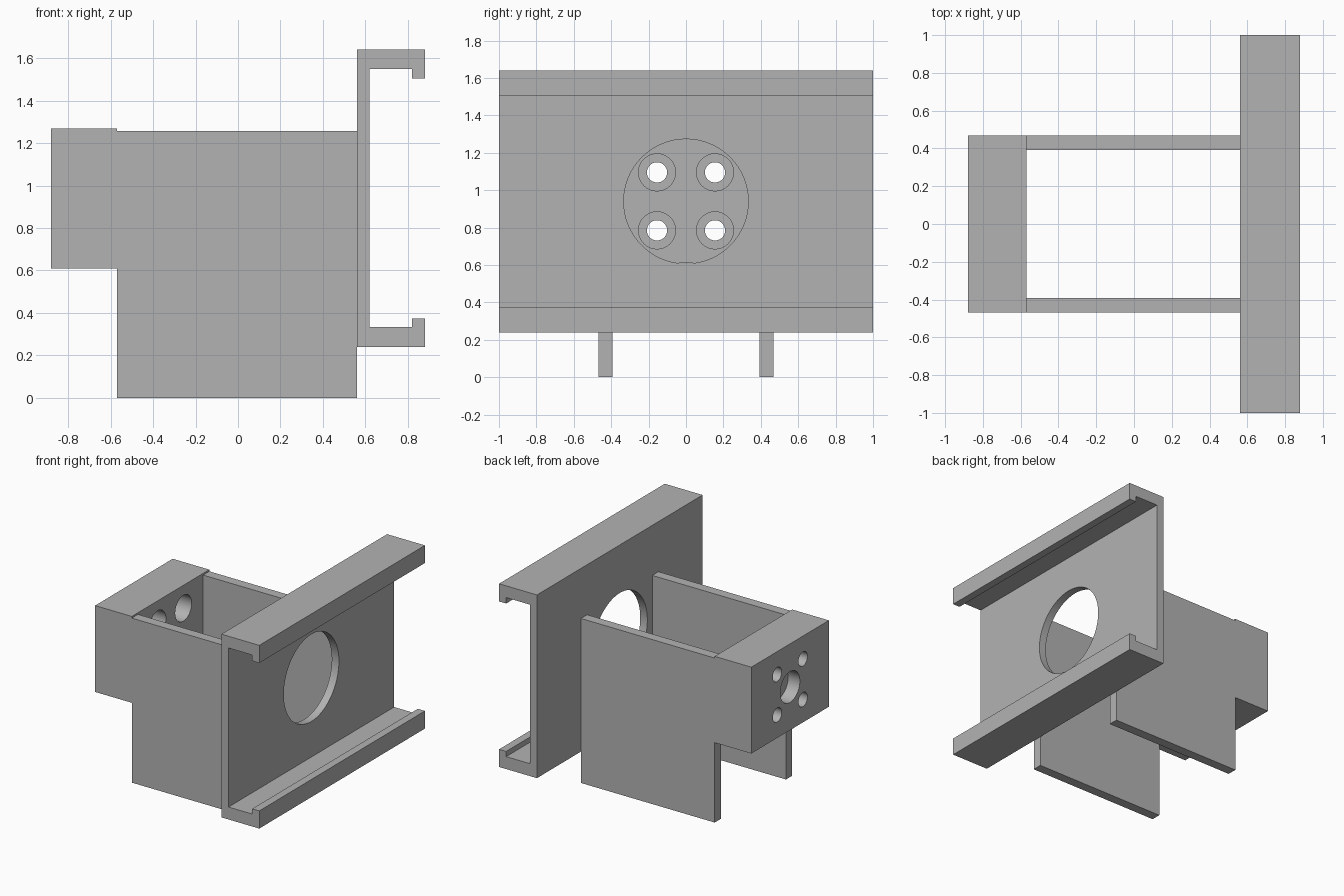
import bpy
import bmesh
from math import pi
from mathutils import Matrix, Vector

cube = bpy.data.objects.get("Cube")
if cube:
    bpy.data.objects.remove(cube, do_unlink=True)

grey = bpy.data.materials.new("plain_grey")
grey.use_nodes = True
grey.diffuse_color = (0.45, 0.45, 0.45, 1)
grey.node_tree.nodes["Principled BSDF"].inputs["Base Color"].default_value = grey.diffuse_color

AXIS_Z = 0.94       # height of the bore axis
BOLT = 0.155        # bolt offset from the axis


def finish(name, bm):
    bmesh.ops.recalc_face_normals(bm, faces=bm.faces)
    mesh = bpy.data.meshes.new(name)
    bm.to_mesh(mesh)
    bm.free()
    mesh.materials.append(grey)
    obj = bpy.data.objects.new(name, mesh)
    bpy.context.collection.objects.link(obj)
    return obj


def box(name, low, high):
    low, high = Vector(low), Vector(high)
    bm = bmesh.new()
    bmesh.ops.create_cube(bm, size=1, matrix=Matrix.Translation((low + high) / 2)
                          @ Matrix.Diagonal((*(high - low), 1)))
    return finish(name, bm)


def extrude_along_y(name, profile, half_width):
    bm = bmesh.new()
    face = bm.faces.new([bm.verts.new((x, -half_width, z)) for x, z in profile])
    result = bmesh.ops.extrude_face_region(bm, geom=[face])
    verts = [v for v in result["geom"] if isinstance(v, bmesh.types.BMVert)]
    bmesh.ops.translate(bm, verts=verts, vec=(0, 2 * half_width, 0))
    return finish(name, bm)


def drill(target, x0, x1, y, z, radius):
    """Cut a round hole running along x from x0 to x1."""
    bm = bmesh.new()
    bmesh.ops.create_cone(bm, cap_ends=True, segments=64, radius1=radius,
                          radius2=radius, depth=x1 - x0,
                          matrix=Matrix.Translation(((x0 + x1) / 2, y, z))
                          @ Matrix.Rotation(pi / 2, 4, "Y"))
    cutter = finish("hole_cutter", bm)
    cutter.hide_render = True
    mod = target.modifiers.new("hole", "BOOLEAN")
    mod.operation = "DIFFERENCE"
    mod.solver = "EXACT"
    mod.object = cutter
    bpy.context.view_layer.objects.active = target
    bpy.ops.object.modifier_apply(modifier=mod.name)
    bpy.data.objects.remove(cutter, do_unlink=True)


# Lipped channel rail with a large round opening in its web
rail = extrude_along_y("channel_rail", [
    (0.56, 0.24), (0.88, 0.24), (0.88, 0.375), (0.82, 0.375), (0.82, 0.335), (0.62, 0.335),
    (0.62, 1.55), (0.82, 1.55), (0.82, 1.505), (0.88, 1.505), (0.88, 1.64), (0.56, 1.64)], 1)
drill(rail, 0.5, 0.7, 0, AXIS_Z, 0.333)

# Two side plates joining the rail to the block
for name, side in (("left_plate", -1), ("right_plate", 1)):
    ys = sorted((side * 0.393, side * 0.468))
    box(name, (-0.57, ys[0], 0), (0.56, ys[1], 1.257))

# Mounting block with a blind pilot bore and four counterbored bolt holes
block = box("mounting_block", (-0.88, -0.468, 0.61), (-0.57, 0.468, 1.27))
drill(block, -1, -0.78, 0, AXIS_Z, 0.118)
for y in (-BOLT, BOLT):
    for z in (AXIS_Z - BOLT, AXIS_Z + BOLT):
        drill(block, -1, -0.5, y, z, 0.054)
        drill(block, -0.72, -0.5, y, z, 0.099)

# Smooth hole walls, sharp edges elsewhere
for obj in (rail, block):
    bpy.ops.object.select_all(action="DESELECT")
    obj.select_set(True)
    bpy.context.view_layer.objects.active = obj
    bpy.ops.object.shade_smooth_by_angle(angle=pi / 6)
